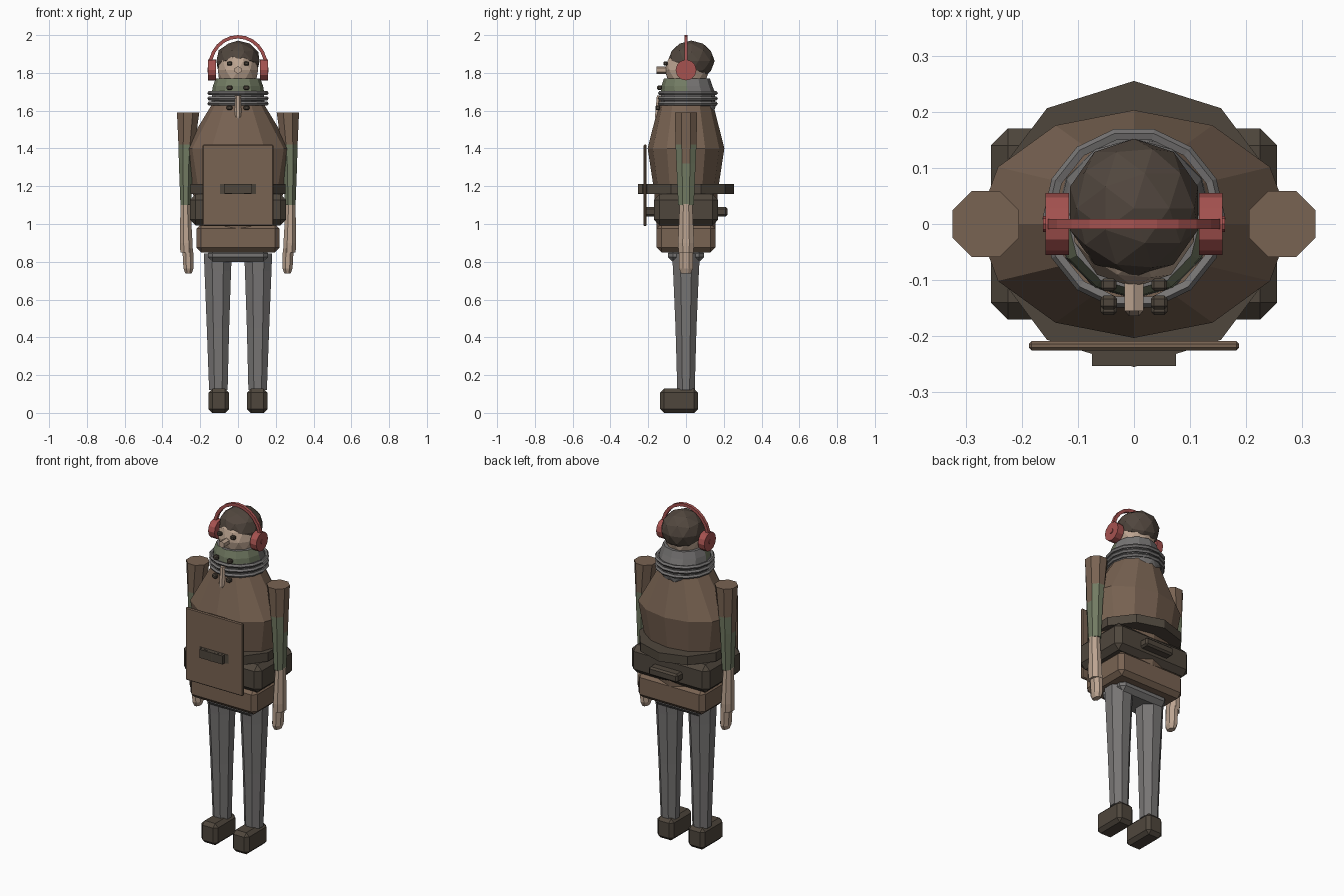
import bpy, bmesh, math
from mathutils import Vector, Matrix

if "Cube" in bpy.data.objects:
    bpy.data.objects.remove(bpy.data.objects["Cube"])


def material(name, r, g, b):
    m = bpy.data.materials.new(name)
    m.diffuse_color = (r, g, b, 1)
    m.use_nodes = True
    m.node_tree.nodes["Principled BSDF"].inputs["Base Color"].default_value = m.diffuse_color
    return m


BROWN = material("coat brown", .19, .125, .085)
DARK = material("dark leather", .078, .062, .046)
GREY = material("trouser grey", .185, .178, .175)
GREEN = material("olive green", .17, .20, .125)
SKIN = material("skin", .50, .37, .28)
RED = material("headphone red", .38, .085, .08)
HAIR = material("hair brown", .082, .062, .048)


def finish(name, bm, *mats):
    bmesh.ops.recalc_face_normals(bm, faces=bm.faces)
    me = bpy.data.meshes.new(name)
    bm.to_mesh(me)
    bm.free()
    for m in mats:
        me.materials.append(m)
    ob = bpy.data.objects.new(name, me)
    bpy.context.collection.objects.link(ob)
    return ob


def loft(name, rings, n, mats, turn=0, rule=None):
    """Closed tube through rings of (z, cx, cy, rx, ry)."""
    bm = bmesh.new()
    loops = []
    for z, cx, cy, rx, ry in rings:
        angles = [math.tau * i / n + turn for i in range(n)]
        loops.append([bm.verts.new((cx + rx * math.cos(a), cy + ry * math.sin(a), z)) for a in angles])
    for a, b in zip(loops, loops[1:]):
        for i in range(n):
            bm.faces.new((a[i], a[(i + 1) % n], b[(i + 1) % n], b[i]))
    bm.faces.new(loops[0])
    bm.faces.new(loops[-1])
    bm.normal_update()
    bmesh.ops.recalc_face_normals(bm, faces=bm.faces)
    if rule:
        for f in bm.faces:
            f.material_index = rule(f.calc_center_median(), f.normal)
    return finish(name, bm, *mats)


def box(name, centre, size, mat, bevel=0):
    bm = bmesh.new()
    bmesh.ops.create_cube(bm, size=1, matrix=Matrix.Translation(centre) @ Matrix.Diagonal((*size, 1)))
    if bevel:
        bmesh.ops.bevel(bm, geom=bm.edges[:], offset=bevel, segments=1, affect='EDGES')
    return finish(name, bm, mat)


def ball(name, centre, radii, mat, cut=None):
    bm = bmesh.new()
    bmesh.ops.create_icosphere(bm, subdivisions=2, radius=1,
                               matrix=Matrix.Translation(centre) @ Matrix.Diagonal((*radii, 1)))
    if cut:
        bmesh.ops.bisect_plane(bm, geom=bm.verts[:] + bm.edges[:] + bm.faces[:],
                               plane_co=cut[0], plane_no=cut[1], clear_inner=True)
        bmesh.ops.holes_fill(bm, edges=[e for e in bm.edges if e.is_boundary])
    return finish(name, bm, mat)


def cylinder(name, centre, radius, depth, axis, mat, n):
    bm = bmesh.new()
    rot = Vector((0, 0, 1)).rotation_difference(Vector(axis)).to_matrix().to_4x4()
    bmesh.ops.create_cone(bm, cap_ends=True, segments=n, radius1=radius, radius2=radius, depth=depth,
                          matrix=Matrix.Translation(centre) @ rot)
    return finish(name, bm, mat)


UP = math.pi / 2

# coat body, hem and hips
loft("coat_body", [(.97, 0, 0, .20, .155), (1.17, 0, 0, .24, .168), (1.40, 0, 0, .28, .203),
                   (1.63, 0, 0, .14, .145)], 12, [BROWN], UP)
box("coat_hem", (0, 0, .925), (.44, .31, .15), BROWN, .025)
box("hips", (0, 0, .835), (.32, .19, .07), GREY, .025)

# belt, waist pack and chest board
loft("belt", [(1.16, 0, 0, .264, .255), (1.212, 0, 0, .264, .255)], 10, [DARK], UP)
box("waist_pack", (0, 0, 1.075), (.51, .34, .165), DARK, .03)
box("rear_buckle", (0, .185, 1.065), (.19, .07, .05), DARK, .01)
box("front_buckle", (0, -.185, 1.065), (.19, .07, .05), DARK, .01)
box("belt_clasp", (0, -.235, 1.186), (.15, .036, .05), DARK)
box("chest_board", (0, -.217, 1.205), (.375, .017, .43), BROWN, .005)

# neck wrap, hood and hoops
loft("neck_wrap", [(1.58, 0, .01, .11, .12), (1.63, 0, .01, .14, .143), (1.70, 0, .01, .138, .142),
                   (1.73, 0, .005, .133, .135), (1.77, 0, .005, .118, .122)], 12, [GREY, GREEN], UP,
     lambda c, no: int(c.z > 1.705 and c.y < .02 and abs(no.z) < .9))
ball("hood", (0, .075, 1.63), (.10, .085, .075), GREY)
for i in range(3):
    bpy.ops.mesh.primitive_torus_add(major_segments=14, minor_segments=5, major_radius=.152,
                                     minor_radius=.011, location=(0, .01, 1.637 + .028 * i))
    hoop = bpy.context.object
    hoop.name = f"neck_hoop_{i + 1}"
    hoop.data.materials.append(GREY)
    for p in hoop.data.polygons:
        p.use_smooth = False

# neck tag
loft("neck_tag", [(1.54, 0, -.15, .008, .008), (1.57, 0, -.152, .018, .014),
                  (1.68, 0, -.142, .016, .014)], 6, [SKIN])

# head, hair and nose
ball("head", (0, .005, 1.815), (.112, .118, .12), SKIN)
ball("hair", (0, .028, 1.863), (.12, .124, .108), HAIR, ((0, -.1, 1.875), (0, .09, .23)))
cylinder("nose", (0, -.13, 1.815), .02, .05, (0, -1, 0), SKIN, 6)

# headphone band
bm = bmesh.new()
previous = None
for i in range(13):
    a = math.pi * i / 12
    ring = [bm.verts.new((r * math.cos(a), y, 1.83 + (r + .012) * math.sin(a)))
            for r, y in ((.158, -.009), (.158, .009), (.14, .009), (.14, -.009))]
    if previous:
        for k in range(4):
            bm.faces.new((previous[k], previous[(k + 1) % 4], ring[(k + 1) % 4], ring[k]))
    else:
        bm.faces.new(ring)
    previous = ring
bm.faces.new(previous)
finish("headphone_band", bm, RED)

# paired parts
for side, s in (("left", 1), ("right", -1)):
    cylinder(f"{side}_ear_cup", (s * .137, 0, 1.815), .055, .042, (1, 0, 0), RED, 12)
    cylinder(f"{side}_ear_cap", (s * .158, 0, 1.815), .014, .008, (1, 0, 0), RED, 8)

    box(f"{side}_eye", (s * .045, -.108, 1.85), (.028, .022, .022), DARK, .005)
    for i, (y, z) in enumerate(((-.14, 1.722), (-.15, 1.615))):
        box(f"{side}_toggle_{i + 1}", (s * .045, y, z), (.03, .025, .025), DARK, .006)

    # sleeve: brown shoulder, green forearm
    loft(f"{side}_sleeve", [(1.10, s * .277, 0, .030, .045), (1.32, s * .276, 0, .040, .055),
                            (1.42, s * .272, 0, .047, .060), (1.59, s * .264, 0, .064, .064)],
         8, [BROWN, GREEN], math.pi / 8,
         lambda c, no: int(c.z < 1.32 or (c.z < 1.42 and abs(no.x) < .8)))
    # forearm, palm and fingers
    loft(f"{side}_forearm", [(.85, s * .272, 0, .036, .043), (.90, s * .274, 0, .036, .046),
                             (1.11, s * .279, 0, .028, .036)], 8, [SKIN], math.pi / 8)
    loft(f"{side}_fingers", [(.738, s * .262, 0, .018, .028), (.765, s * .262, 0, .029, .040),
                             (.87, s * .266, 0, .031, .042)], 8, [SKIN], math.pi / 8)

    # leg and boot
    loft(f"{side}_leg", [(.12, s * .104, 0, .053, .050), (.45, s * .106, 0, .064, .060),
                         (.75, s * .107, 0, .076, .074), (.845, s * .107, 0, .080, .080)],
         8, [GREY], math.pi / 8)
    box(f"{side}_boot", (s * .102, -.037, .064), (.108, .20, .128), DARK, .02)
